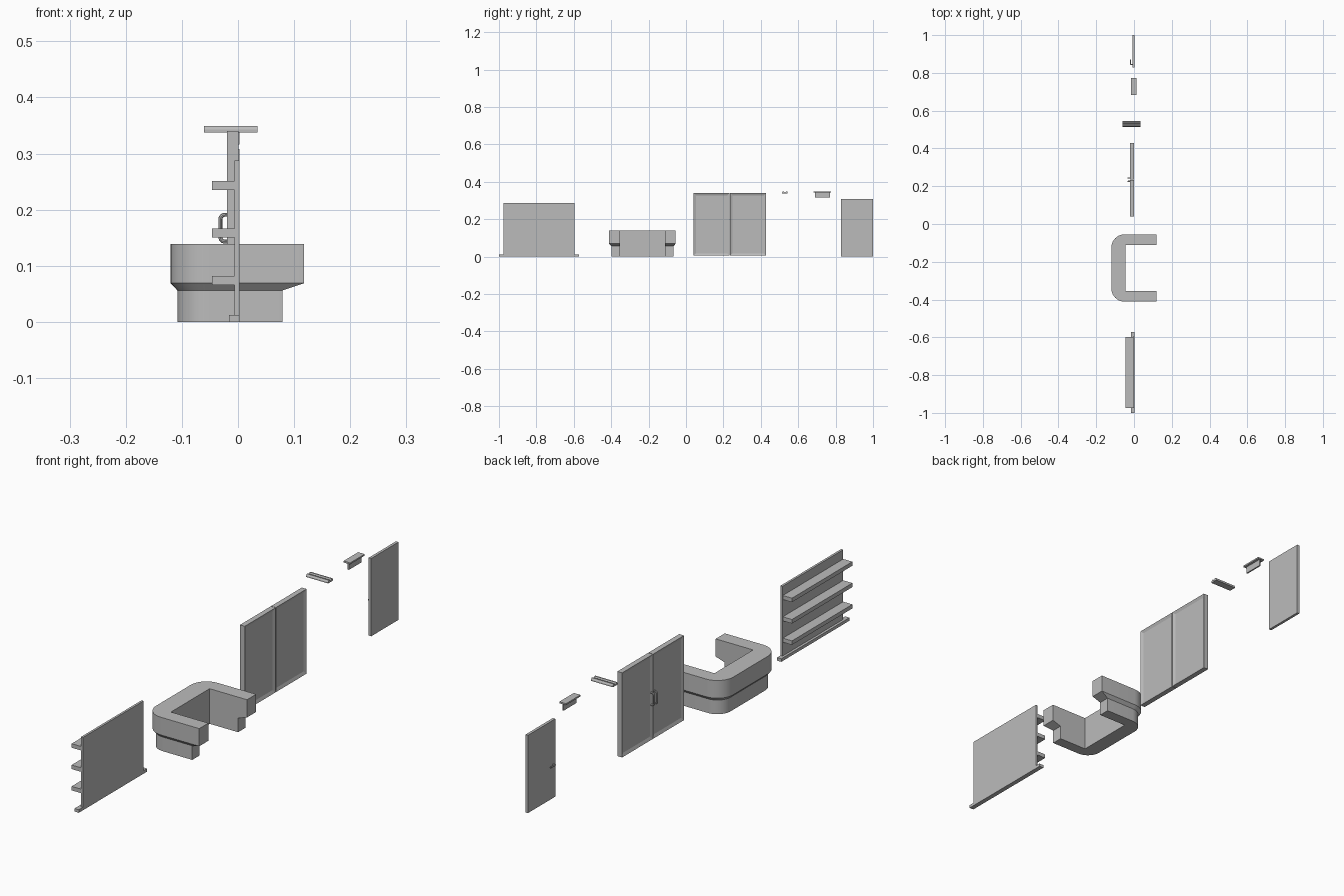
import bpy, bmesh, math
from mathutils import Vector

cube = bpy.data.objects.get("Cube")
if cube:
    bpy.data.objects.remove(cube, do_unlink=True)

grey = bpy.data.materials.new("plain_grey")
grey.use_nodes = True
tone = (0.5, 0.5, 0.5, 1)
grey.diffuse_color = tone
grey.node_tree.nodes["Principled BSDF"].inputs["Base Color"].default_value = tone


def add_object(name, bm, smooth=False):
    bmesh.ops.recalc_face_normals(bm, faces=bm.faces)
    mesh = bpy.data.meshes.new(name)
    bm.to_mesh(mesh)
    bm.free()
    mesh.materials.append(grey)
    obj = bpy.data.objects.new(name, mesh)
    bpy.context.collection.objects.link(obj)
    if smooth:
        make_smooth(obj)
    return obj


def make_smooth(obj):
    bpy.ops.object.select_all(action='DESELECT')
    bpy.context.view_layer.objects.active = obj
    obj.select_set(True)
    bpy.ops.object.shade_smooth_by_angle(angle=math.radians(30))


def box(name, xs, ys, zs, frame=0, recess=0):
    """Box from ranges; a frame width sinks a panel into both x faces."""
    bm = bmesh.new()
    bmesh.ops.create_cube(bm, size=1)
    for v in bm.verts:
        v.co = Vector(r[0] if c < 0 else r[1] for c, r in zip(v.co, (xs, ys, zs)))
    if frame:
        bm.normal_update()
        sides = [f for f in bm.faces if abs(f.normal.x) > 0.9]
        bmesh.ops.inset_individual(bm, faces=sides, thickness=frame, depth=-recess)
    return add_object(name, bm)


def prism(name, profile, xs):
    """Extrude a (y, z) profile along x."""
    bm = bmesh.new()
    face = bm.faces.new([bm.verts.new((xs[0], y, z)) for y, z in profile])
    new = bmesh.ops.extrude_face_region(bm, geom=[face])["geom"]
    bmesh.ops.translate(bm, vec=(xs[1] - xs[0], 0, 0),
                        verts=[v for v in new if isinstance(v, bmesh.types.BMVert)])
    return add_object(name, bm)


# Shelf unit: back panel, plinth and three shelves
box("shelf_back", (-0.006, 0.003), (-0.975, -0.595), (0, 0.288))
box("shelf_plinth", (-0.016, 0.003), (-1.0, -0.573), (0, 0.012))
for i in range(3):
    z = 0.066 + i * 0.0845
    box(f"shelf_{i + 1}", (-0.046, -0.006), (-0.975, -0.597), (z, z + 0.016))


# Counter: U-shaped outline lofted through four heights
def u_outline(inset, arm_end):
    mid, half, inner_half, steps = -0.233, 0.178 - inset, 0.121, 10
    back, radius = -0.12 + inset, 0.07 - inset
    pts = [(arm_end, mid - half)]
    for side in (-1, 1):
        arc = []
        for k in range(steps + 1):
            a = math.pi / 2 * k / steps
            arc.append((back + radius - radius * math.sin(a),
                        mid + side * (half - radius + radius * math.cos(a))))
        pts += arc if side < 0 else arc[::-1]
    pts += [(arm_end, mid + half), (arm_end, mid + inner_half), (-0.046, mid + inner_half),
            (-0.046, mid - inner_half), (arm_end, mid - inner_half)]
    return pts


bm = bmesh.new()
rings = []
for z, inset, arm_end in ((0, 0.012, 0.079), (0.056, 0.012, 0.079),
                          (0.069, 0, 0.118), (0.139, 0, 0.118)):
    rings.append([bm.verts.new((x, y, z)) for x, y in u_outline(inset, arm_end)])
for low, high in zip(rings, rings[1:]):
    for i in range(len(low)):
        j = (i + 1) % len(low)
        bm.faces.new((low[i], low[j], high[j], high[i]))
bm.faces.new(rings[0][::-1])
bm.faces.new(rings[-1])
add_object("counter", bm, smooth=True)


# Double door: two framed leaves with bowed pull handles
def pull_handle(name, y):
    curve = bpy.data.curves.new(name, 'CURVE')
    curve.dimensions = '3D'
    curve.bevel_depth = 0.0035
    curve.bevel_resolution = 2
    curve.use_fill_caps = True
    spline = curve.splines.new('POLY')
    r, z_low, z_high, x_out, x_in = 0.008, 0.143, 0.191, -0.0315, -0.018
    pts = [(x_in, z_low)]
    for zc, start in ((z_low + r, -90), (z_high - r, 180)):
        for k in range(5):
            a = math.radians(start - k * 22.5)
            pts.append((x_out + r + r * math.cos(a), zc + r * math.sin(a)))
    pts.append((x_in, z_high))
    spline.points.add(len(pts) - 1)
    for p, (x, z) in zip(spline.points, pts):
        p.co = (x, y, z, 1)
    obj = bpy.data.objects.new(name, curve)
    bpy.context.collection.objects.link(obj)
    bpy.ops.object.select_all(action='DESELECT')
    bpy.context.view_layer.objects.active = obj
    obj.select_set(True)
    bpy.ops.object.convert(target='MESH')
    obj.data.materials.clear()
    obj.data.materials.append(grey)
    make_smooth(obj)


door_mid = 0.2345
for label, side in (("near", -1), ("far", 1)):
    ys = sorted((door_mid + side * 0.001, door_mid + side * 0.1935))
    box(f"double_door_{label}_leaf", (-0.02, 0.001), ys, (0.005, 0.34), 0.017, 0.005)
    pull_handle(f"double_door_{label}_handle", door_mid + side * 0.009)

# Ceiling lamp: two bevelled strips on a base, with a groove between
lamp_y = 0.529
right_half = [(0.015, 0.338), (0.015, 0.343), (0.011, 0.349), (0.006, 0.349), (0.002, 0.343)]
profile = [(lamp_y + y, z) for y, z in right_half]
profile += [(lamp_y - y, z) for y, z in reversed(right_half)]
prism("lamp", profile, (-0.061, 0.035))

# Hanging sign: ceiling plate with a thin panel below
box("sign_plate", (-0.016, 0.013), (0.683, 0.774), (0.343, 0.349))
box("sign_panel", (-0.003, 0.003), (0.69, 0.769), (0.316, 0.343))

# Single door with a lever handle
box("single_door", (-0.008, 0.003), (0.829, 1.0), (0, 0.308))
box("lever_stem", (-0.017, -0.008), (0.843, 0.848), (0.131, 0.136))
box("lever_grip", (-0.02, -0.016), (0.843, 0.872), (0.131, 0.136))
